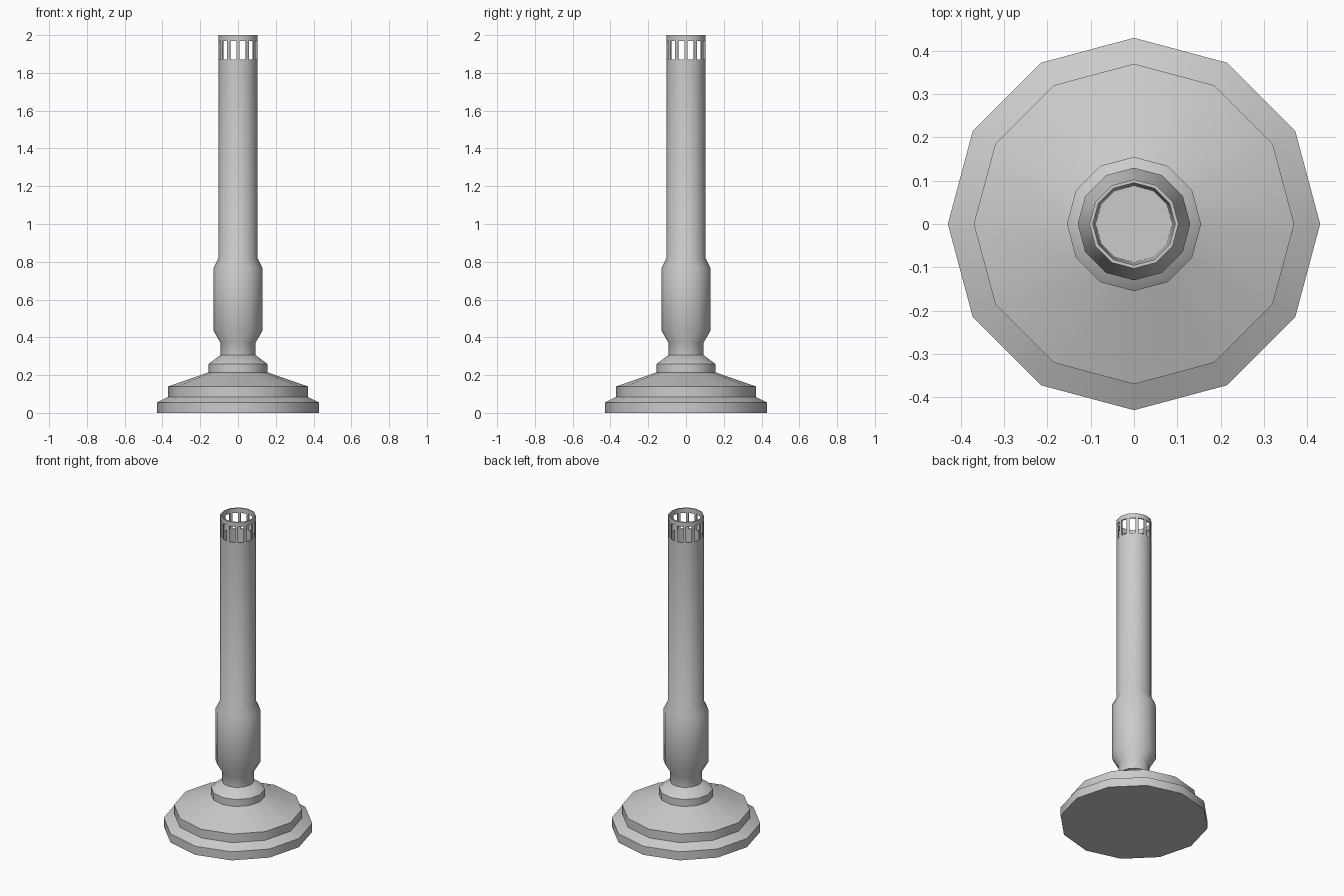
import bpy, bmesh
from math import sin, cos, radians
from mathutils import Matrix

if "Cube" in bpy.data.objects:
    bpy.data.objects.remove(bpy.data.objects["Cube"])

SIDES = 12


def lathe(name, profile):
    """Revolve (radius, z) points into a closed 12-sided solid."""
    bm = bmesh.new()
    rings = [[bm.verts.new((r * cos(radians(30 * i)), r * sin(radians(30 * i)), z))
              for i in range(SIDES)] for r, z in profile]
    for a, b in zip(rings, rings[1:]):
        for i in range(SIDES):
            j = (i + 1) % SIDES
            bm.faces.new((a[i], a[j], b[j], b[i]))
    bm.faces.new(rings[0][::-1])
    bm.faces.new(rings[-1])
    bmesh.ops.recalc_face_normals(bm, faces=bm.faces)
    return finish(name, bm)


def finish(name, bm):
    mesh = bpy.data.meshes.new(name)
    bm.to_mesh(mesh)
    bm.free()
    ob = bpy.data.objects.new(name, mesh)
    bpy.context.collection.objects.link(ob)
    return ob


def activate(ob):
    bpy.ops.object.select_all(action='DESELECT')
    ob.select_set(True)
    bpy.context.view_layer.objects.active = ob


# Stepped base
base = lathe("stepped_base", [
    (0.43, 0), (0.43, 0.055), (0.37, 0.085), (0.37, 0.14),
    (0.155, 0.215), (0.155, 0.26), (0.092, 0.307)])

# Hollow barrel: outside up, over the rim, inside down to the floor
barrel = lathe("burner_barrel", [
    (0.092, 0.295), (0.092, 0.37), (0.13, 0.435), (0.13, 0.765), (0.103, 0.82),
    (0.103, 1.86), (0.103, 1.98), (0.103, 2.0),
    (0.095, 2.0), (0.095, 1.98), (0.095, 1.86), (0.095, 0.82), (0.088, 0.40)])

# Air slots, one through each side near the rim
bm = bmesh.new()
for i in range(SIDES):
    m = (Matrix.Rotation(radians(15 + 30 * i), 4, 'Z')
         @ Matrix.Translation((0.097, 0, 1.92))
         @ Matrix.Diagonal((0.03, 0.035, 0.10, 1)))
    bmesh.ops.create_cube(bm, size=1, matrix=m)
cutter = finish("slot_cutter", bm)
cutter.hide_render = True
mod = barrel.modifiers.new("slots", 'BOOLEAN')
mod.operation = 'DIFFERENCE'
mod.solver = 'EXACT'
mod.object = cutter
activate(barrel)
bpy.ops.object.modifier_apply(modifier=mod.name)
bpy.data.objects.remove(cutter)

for ob in (base, barrel):
    activate(ob)
    bpy.ops.object.shade_smooth_by_angle(angle=radians(40))
